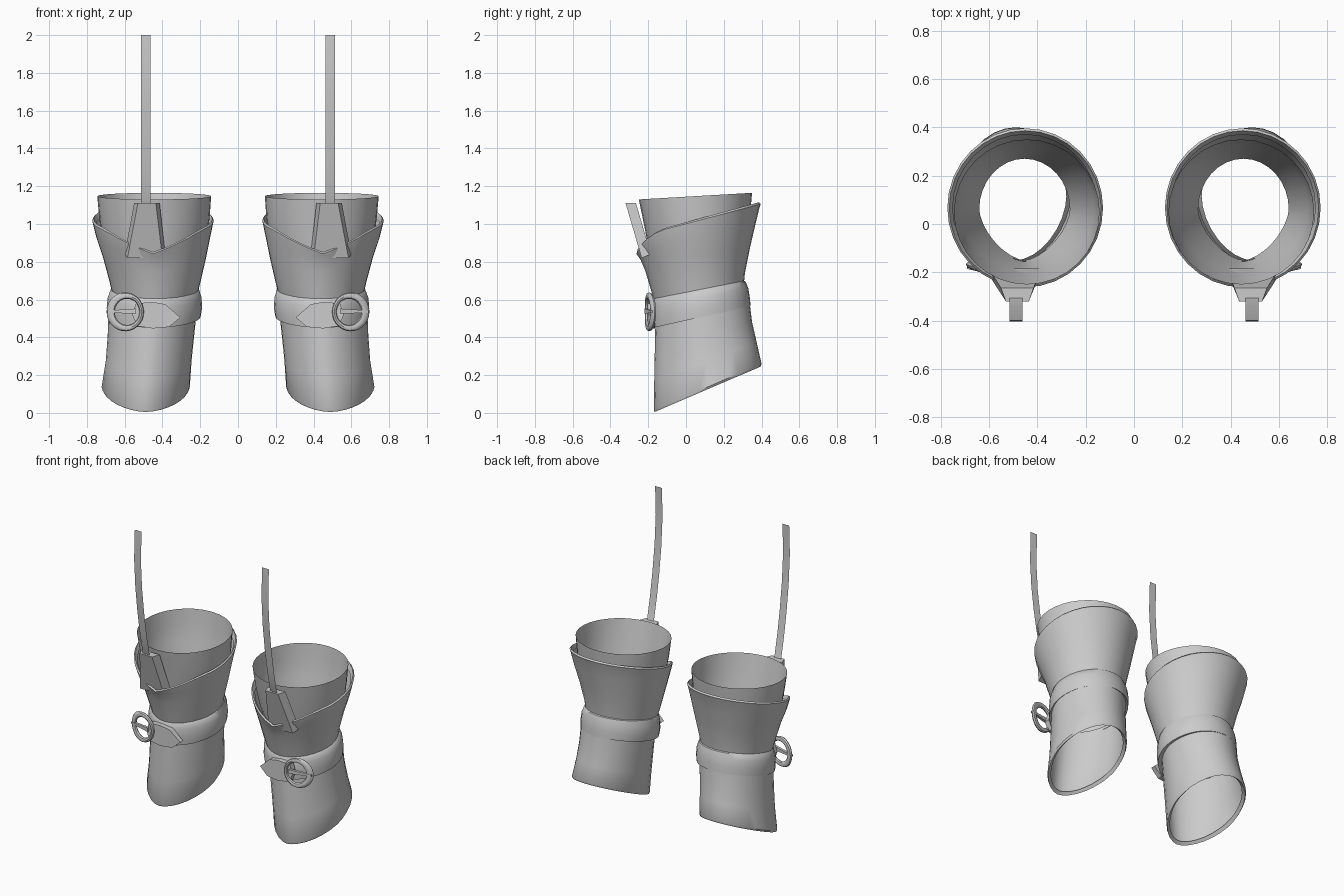
import bpy, bmesh, math

leather = bpy.data.materials.new("grey leather")
leather.diffuse_color = (0.6, 0.6, 0.6, 1)


def finish(name, bm, smooth=True):
    """Turn a bmesh into a mirrored object, one for each leg."""
    me = bpy.data.meshes.new(name)
    bm.to_mesh(me)
    bm.free()
    ob = bpy.data.objects.new(name, me)
    bpy.context.collection.objects.link(ob)
    me.materials.append(leather)
    ob.modifiers.new("pair", 'MIRROR').use_mirror_merge = False
    if smooth:
        bpy.ops.object.select_all(action='DESELECT')
        ob.select_set(True)
        bpy.context.view_layer.objects.active = ob
        bpy.ops.object.shade_smooth_by_angle(angle=math.radians(40))
    return ob


def power(v, e):
    return math.copysign(abs(v) ** e, v)


def loft(name, rows, n=32):
    """Rows: x min, x max, y front, y back, z front, z back, front roundness, front dip."""
    bm = bmesh.new()
    rings = []
    for x0, x1, yf, yb, zf, zb, e, dip in rows:
        cx, w, cy, d = (x0 + x1) / 2, (x1 - x0) / 2, (yf + yb) / 2, (yb - yf) / 2
        ring = []
        for i in range(n):
            t = 2 * math.pi * i / n
            k = 2 / e if math.sin(t) < 0 else 1
            x, y = cx + w * power(math.cos(t), k), cy + d * power(math.sin(t), k)
            z = zf + (zb - zf) * (y - yf) / (yb - yf)
            if y < cy:
                z -= dip * max(0, 1 - abs(x - cx) / 0.25)
            ring.append(bm.verts.new((x, y, z)))
        rings.append(ring)
    for a, b in zip(rings, rings[1:]):
        for i in range(n):
            j = (i + 1) % n
            bm.faces.new((a[i], a[j], b[j], b[i]))
    return finish(name, bm)


def prism(name, front, back):
    """Solid between two matching outlines."""
    bm = bmesh.new()
    a = [bm.verts.new(p) for p in front]
    b = [bm.verts.new(p) for p in back]
    bm.faces.new(a)
    bm.faces.new(b[::-1])
    for i in range(len(a)):
        j = (i + 1) % len(a)
        bm.faces.new((a[j], a[i], b[i], b[j]))
    bmesh.ops.recalc_face_normals(bm, faces=bm.faces)
    return finish(name, bm, False)


# lower shaft with a slanted, slightly turned-in hem
loft("lower_shaft", [
    (0.28, 0.695, -0.15, 0.375, 0.025, 0.26, 1.75, 0),
    (0.262, 0.715, -0.166, 0.395, 0.005, 0.245, 1.75, 0),
    (0.255, 0.722, -0.17, 0.40, 0.015, 0.26, 1.75, 0),
    (0.246, 0.70, -0.168, 0.375, 0.18, 0.37, 1.75, 0),
    (0.232, 0.69, -0.165, 0.35, 0.34, 0.48, 1.75, 0),
    (0.218, 0.685, -0.162, 0.335, 0.48, 0.60, 1.75, 0)])

# padded belt around the ankle
loft("belt", [
    (0.225, 0.675, -0.16, 0.325, 0.46, 0.57, 1.8, 0),
    (0.198, 0.692, -0.178, 0.342, 0.45, 0.565, 1.8, 0),
    (0.19, 0.695, -0.182, 0.338, 0.50, 0.61, 1.8, 0),
    (0.193, 0.69, -0.18, 0.33, 0.56, 0.66, 1.8, 0),
    (0.205, 0.675, -0.172, 0.316, 0.605, 0.695, 1.8, 0),
    (0.225, 0.655, -0.155, 0.295, 0.62, 0.705, 1.8, 0)])

# flared cuff with a rolled rim dipping at the front
loft("cuff", [
    (0.215, 0.665, -0.165, 0.305, 0.58, 0.67, 1.8, 0),
    (0.198, 0.68, -0.185, 0.312, 0.65, 0.74, 1.85, 0),
    (0.168, 0.715, -0.215, 0.34, 0.77, 0.88, 1.9, 0.02),
    (0.147, 0.75, -0.24, 0.368, 0.86, 1.00, 2, 0.05),
    (0.132, 0.768, -0.258, 0.39, 0.915, 1.09, 2, 0.08),
    (0.128, 0.772, -0.262, 0.396, 0.932, 1.106, 2, 0.09),
    (0.136, 0.764, -0.253, 0.386, 0.94, 1.115, 2, 0.09),
    (0.15, 0.75, -0.235, 0.37, 0.92, 1.08, 2, 0.08)])

# inner lining tube
loft("lining", [
    (0.265, 0.64, -0.15, 0.27, 0.58, 0.64, 1.6, 0),
    (0.22, 0.67, -0.168, 0.29, 0.70, 0.78, 1.75, 0),
    (0.165, 0.72, -0.20, 0.325, 0.88, 0.95, 1.9, 0),
    (0.15, 0.735, -0.225, 0.34, 1.01, 1.06, 2, 0),
    (0.142, 0.745, -0.25, 0.35, 1.13, 1.165, 2, 0)])

# tongue rising out of the front dip
prism("tongue",
      [(0.40, -0.235, 0.82), (0.585, -0.235, 0.82), (0.53, -0.32, 1.11), (0.435, -0.32, 1.11)],
      [(0.385, -0.185, 0.84), (0.60, -0.185, 0.84), (0.55, -0.265, 1.11), (0.415, -0.265, 1.11)])

# long thin pull strap
bm = bmesh.new()
path = [(-0.285, 1.06), (-0.31, 1.12), (-0.34, 1.26), (-0.367, 1.42), (-0.39, 1.6),
        (-0.403, 1.8), (-0.396, 2.0)]
pairs = [(bm.verts.new((0.462, y, z)), bm.verts.new((0.514, y, z))) for y, z in path]
for (a, b), (c, d) in zip(pairs, pairs[1:]):
    bm.faces.new((a, b, d, c))
finish("pull_strap", bm)


def wrap(x):
    """Front position following the curve of the belt."""
    return -0.2 + 1.0 * max(0, x - 0.5) ** 2


# pointed belt end
tip = [(0.305, 0.505), (0.365, 0.455), (0.45, 0.447), (0.535, 0.46),
       (0.56, 0.52), (0.54, 0.58), (0.45, 0.587), (0.385, 0.575)]
prism("belt_end", [(x, -0.207 + 0.5 * (x - 0.46) ** 2, z) for x, z in tip],
      [(x, -0.165, z) for x, z in tip])

# oval buckle ring, heavier on the outer side
bm = bmesh.new()
rings = []
for i in range(28):
    t = 2 * math.pi * i / 28
    r = 0.017 + 0.005 * math.cos(t)
    ring = []
    for k in range(8):
        s = 2 * math.pi * k / 8
        q = r * math.cos(s)
        x = 0.592 + (0.082 + q) * math.cos(t)
        z = 0.535 + (0.086 + q) * math.sin(t)
        ring.append(bm.verts.new((x, wrap(x) - 0.004 + 0.014 * math.sin(s), z)))
    rings.append(ring)
for i in range(28):
    a, b = rings[i], rings[(i + 1) % 28]
    for k in range(8):
        m = (k + 1) % 8
        bm.faces.new((a[k], a[m], b[m], b[k]))
bmesh.ops.recalc_face_normals(bm, faces=bm.faces)
finish("buckle_ring", bm)

# buckle prong
bar = [(0.54, 0.525), (0.69, 0.53), (0.69, 0.542), (0.54, 0.552)]
prism("buckle_prong", [(x, wrap(x) - 0.022, z) for x, z in bar],
      [(x, wrap(x) - 0.004, z) for x, z in bar])
